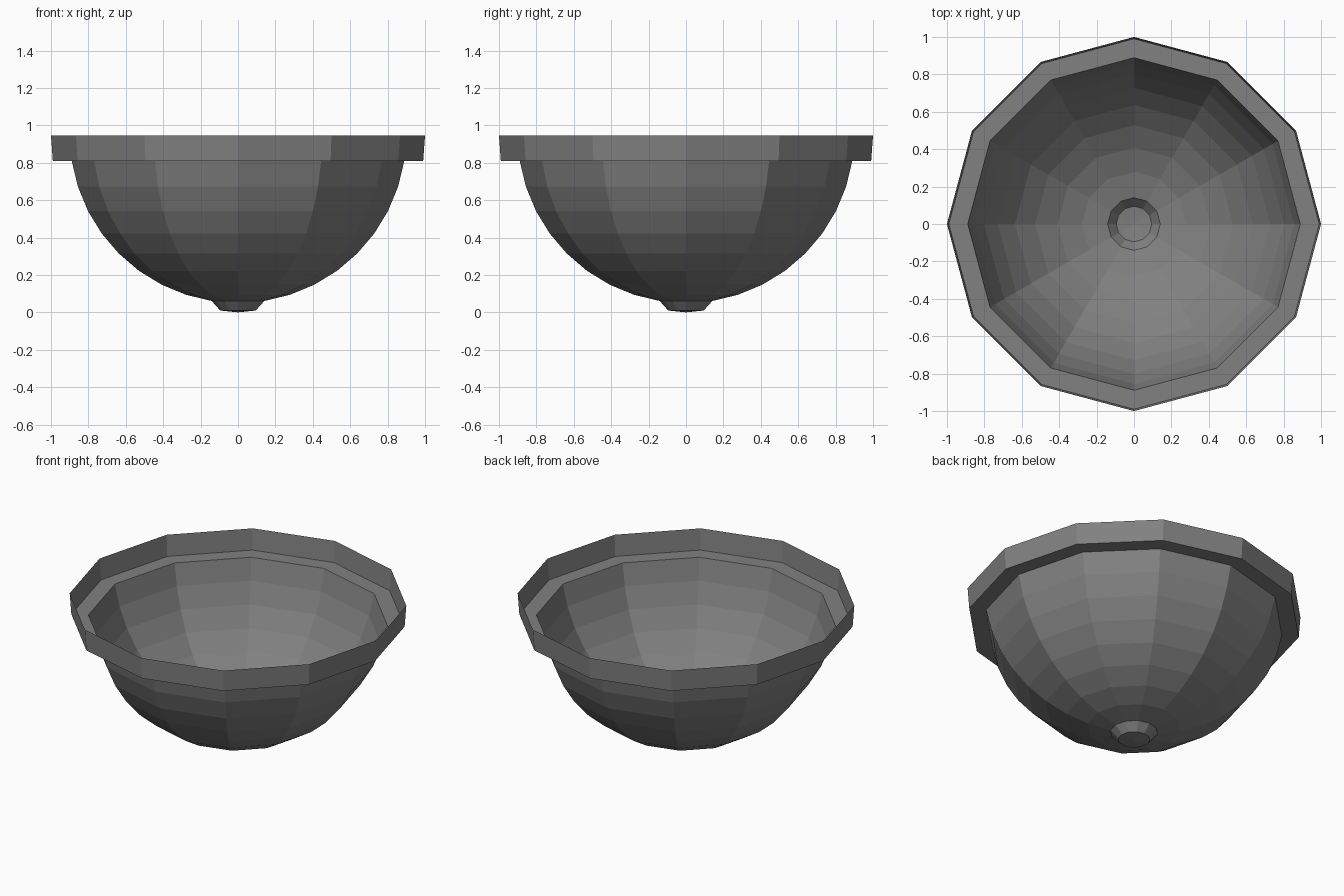
import bpy, bmesh
from math import sin, cos, radians, pi

if "Cube" in bpy.data.objects:
    bpy.data.objects.remove(bpy.data.objects["Cube"])

SIDES = 12


def lathe(name, profile):
    """Revolve an (r, z) profile into a flat-faced open shell, r = 0 is a pole."""
    bm = bmesh.new()
    rings = []
    for r, z in profile:
        n = SIDES if r > 0 else 1
        rings.append([bm.verts.new((r * cos(2 * pi * i / SIDES),
                                    r * sin(2 * pi * i / SIDES), z)) for i in range(n)])
    for a, b in zip(rings, rings[1:]):
        for i in range(SIDES):
            j = (i + 1) % SIDES
            if len(b) == 1:
                bm.faces.new((a[j], a[i], b[0]))
            else:
                bm.faces.new((a[j], a[i], b[i], b[j]))
    bmesh.ops.recalc_face_normals(bm, faces=bm.faces)
    mesh = bpy.data.meshes.new(name)
    bm.to_mesh(mesh)
    bm.free()
    obj = bpy.data.objects.new(name, mesh)
    bpy.context.collection.objects.link(obj)
    return obj


# Raised rim band and the ledge inside it
rim = [(1.0, 0.946), (0.99, 0.809)]

# Hemispherical basin, one ring every 9 degrees
R, CZ = 0.9, 0.95
basin = [(R * cos(radians(a)), CZ - R * sin(radians(a))) for a in range(9, 82, 9)]

# Small drain cup closing the bottom
drain = [(0.095, 0.01), (0, 0)]

bowl = lathe("bowl", rim + basin + drain)

# Dark grey finish
grey = bpy.data.materials.new("dark_grey")
grey.diffuse_color = (0.22, 0.22, 0.22, 1)
grey.use_nodes = True
grey.node_tree.nodes["Principled BSDF"].inputs["Base Color"].default_value = grey.diffuse_color
bowl.data.materials.append(grey)
